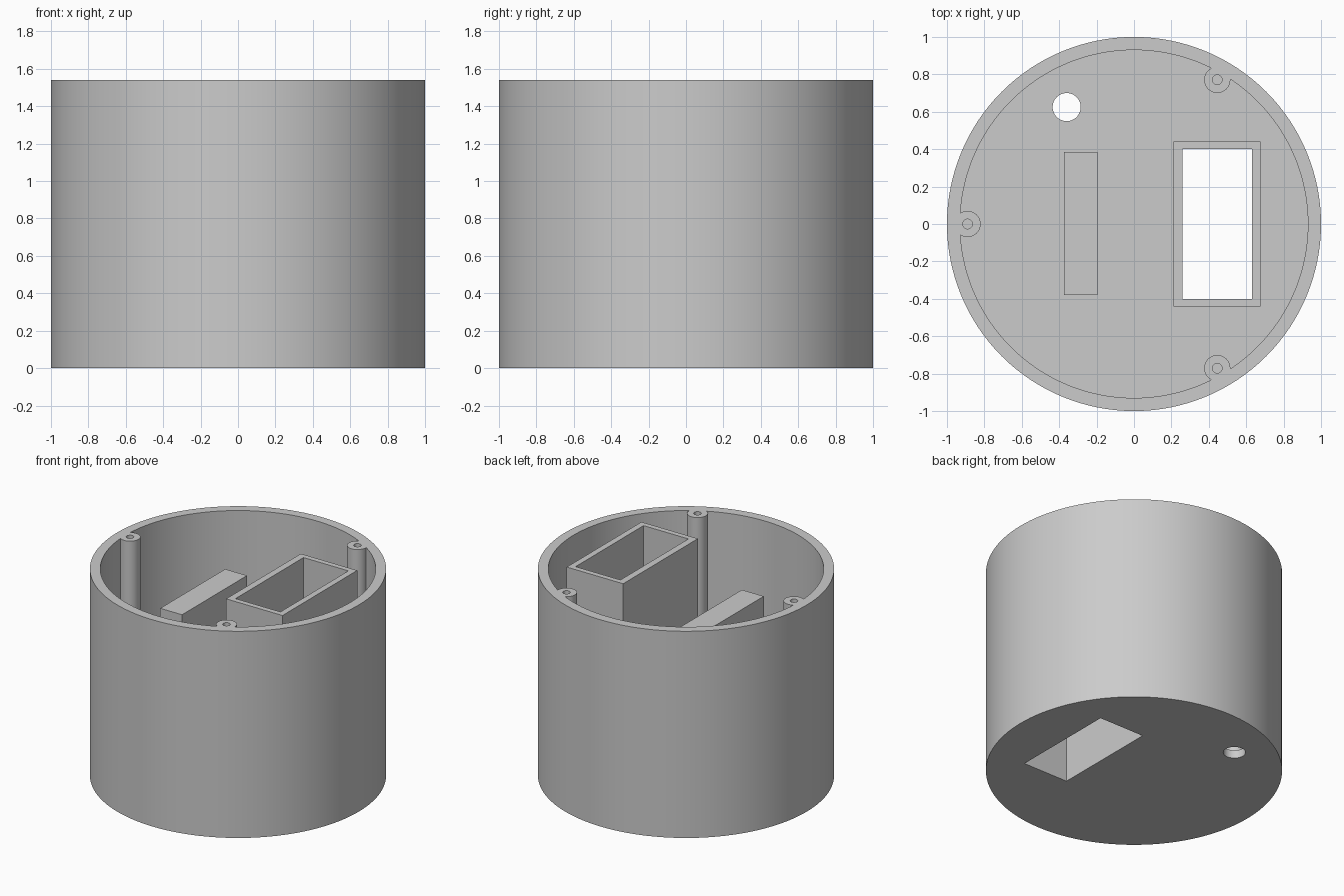
import bpy
import math

default = bpy.data.objects.get("Cube")
if default:
    bpy.data.objects.remove(default, do_unlink=True)

HEIGHT, RADIUS = 1.54, 1.0
WALL, FLOOR = 0.07, 0.06
ABOVE, BELOW = HEIGHT + 0.2, -0.2   # cutters overshoot the body

grey = bpy.data.materials.new("plain grey")
grey.use_nodes = True
grey.diffuse_color = (0.6, 0.6, 0.6, 1)
grey.node_tree.nodes["Principled BSDF"].inputs["Base Color"].default_value = (0.6, 0.6, 0.6, 1)


def cylinder(name, x, y, radius, z0, z1, sides=48):
    bpy.ops.mesh.primitive_cylinder_add(vertices=sides, radius=radius, depth=z1 - z0,
                                        location=(x, y, (z0 + z1) / 2))
    ob = bpy.context.object
    ob.name = name
    ob.data.materials.append(grey)
    return ob


def block(name, x0, x1, y0, y1, z0, z1):
    bpy.ops.mesh.primitive_cube_add(size=1, location=((x0 + x1) / 2, (y0 + y1) / 2, (z0 + z1) / 2))
    ob = bpy.context.object
    ob.name = name
    ob.scale = (x1 - x0, y1 - y0, z1 - z0)
    bpy.ops.object.transform_apply(location=False, rotation=False, scale=True)
    ob.data.materials.append(grey)
    return ob


def cut(target, cutter):
    """Subtract the cutter from the target, then discard it."""
    mod = target.modifiers.new("cut", 'BOOLEAN')
    mod.operation = 'DIFFERENCE'
    mod.solver = 'EXACT'
    mod.object = cutter
    bpy.ops.object.select_all(action='DESELECT')
    bpy.context.view_layer.objects.active = target
    target.select_set(True)
    bpy.ops.object.modifier_apply(modifier=mod.name)
    bpy.data.objects.remove(cutter, do_unlink=True)


# Three screw posts spaced evenly round the wall
posts = [(0.89 * math.cos(math.radians(a)), 0.89 * math.sin(math.radians(a)))
         for a in (60, 180, 300)]

# Cavity volume, leaving out everything that stays solid inside
cavity = cylinder("cavity", 0, 0, RADIUS - WALL, FLOOR, HEIGHT + 0.1, 128)
cut(cavity, block("window_frame", 0.21, 0.675, -0.44, 0.44, BELOW, ABOVE))
cut(cavity, block("inner_bar", -0.375, -0.195, -0.38, 0.385, BELOW, 1.29))
for x, y in posts:
    cut(cavity, cylinder("screw_post", x, y, 0.07, BELOW, ABOVE))

# Round housing, hollowed by the cavity
housing = cylinder("round_housing", 0, 0, RADIUS, 0, HEIGHT, 128)
cut(housing, cavity)

# Rectangular shaft, cable hole and screw holes
cut(housing, block("shaft", 0.26, 0.63, -0.4, 0.4, BELOW, ABOVE))
cut(housing, cylinder("cable_hole", -0.36, 0.625, 0.075, BELOW, FLOOR + 0.2))
for x, y in posts:
    cut(housing, cylinder("screw_hole", x, y, 0.026, HEIGHT - 0.4, ABOVE, 24))

# One flat colour, smooth curves with sharp edges
housing.data.materials.clear()
housing.data.materials.append(grey)
for face in housing.data.polygons:
    face.material_index = 0
bpy.ops.object.select_all(action='DESELECT')
housing.select_set(True)
bpy.context.view_layer.objects.active = housing
bpy.ops.object.shade_smooth_by_angle(angle=math.radians(30))
